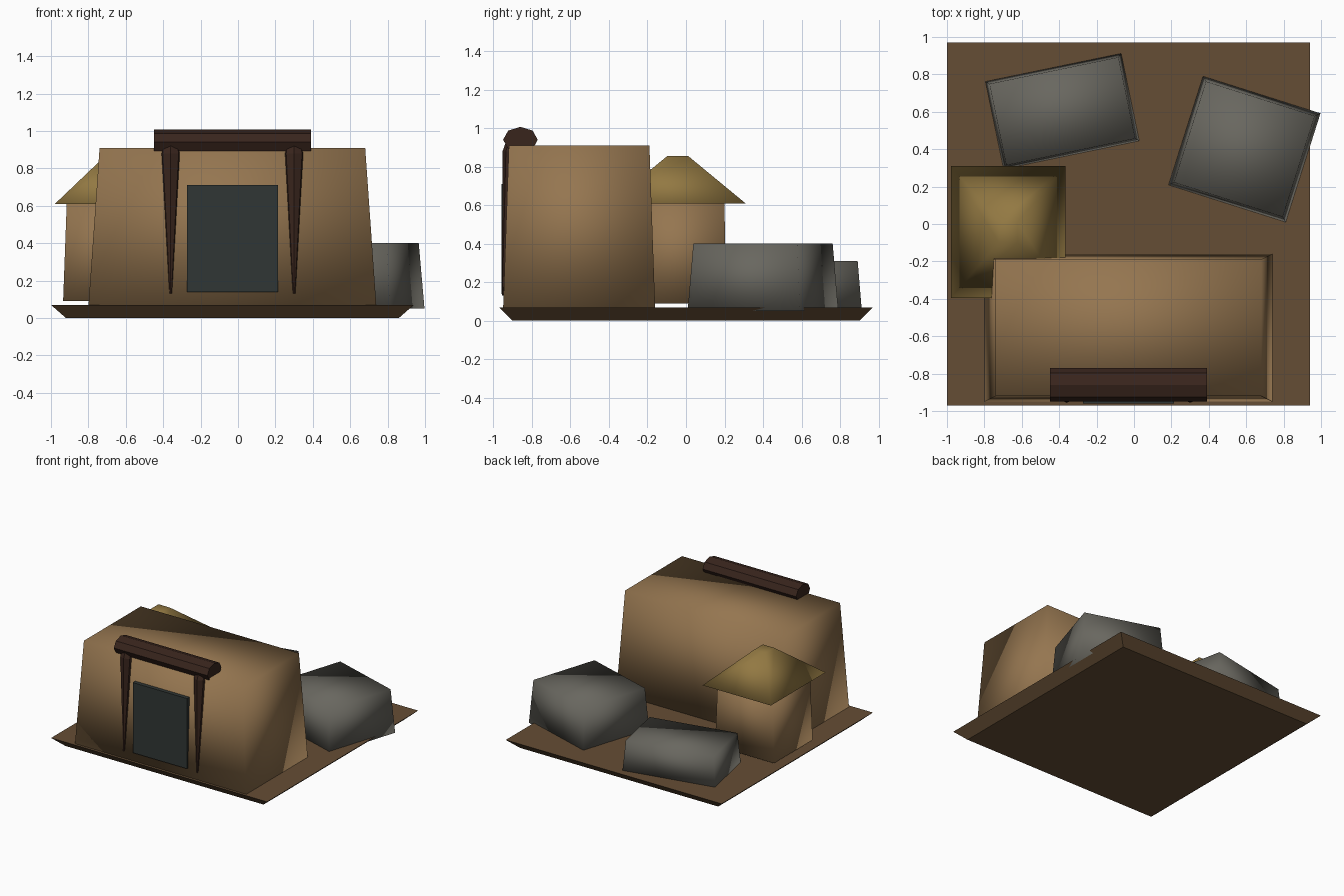
import bpy, bmesh, math
from mathutils import Vector, Matrix

if "Cube" in bpy.data.objects:
    bpy.data.objects.remove(bpy.data.objects["Cube"])


def material(name, rgb):
    m = bpy.data.materials.new(name)
    m.diffuse_color = (*rgb, 1)
    m.use_nodes = True
    m.node_tree.nodes["Principled BSDF"].inputs["Base Color"].default_value = m.diffuse_color
    return m


EARTH = material("earth", (0.13, 0.075, 0.035))
CLAY = material("clay", (0.30, 0.18, 0.08))
THATCH = material("thatch", (0.29, 0.19, 0.055))
STONE = material("stone", (0.14, 0.135, 0.115))
WOOD = material("dark wood", (0.04, 0.018, 0.012))
DOOR = material("door", (0.03, 0.037, 0.035))


def finish(name, bm, mat, smooth):
    bmesh.ops.recalc_face_normals(bm, faces=bm.faces)
    for f in bm.faces:
        f.smooth = smooth
    me = bpy.data.meshes.new(name)
    bm.to_mesh(me)
    bm.free()
    me.materials.append(mat)
    ob = bpy.data.objects.new(name, me)
    bpy.context.collection.objects.link(ob)
    return ob


def loft(name, rings, mat, smooth):
    """Skin a list of equally sized point rings and cap both ends."""
    bm = bmesh.new()
    vs = [[bm.verts.new(p) for p in ring] for ring in rings]
    n = len(vs[0])
    for a, b in zip(vs, vs[1:]):
        for i in range(n):
            j = (i + 1) % n
            bm.faces.new((a[i], a[j], b[j], b[i]))
    bm.faces.new(vs[0])
    bm.faces.new(vs[-1])
    return finish(name, bm, mat, smooth)


def tapered_box(name, center, bottom, top, z0, z1, mat, angle=0, smooth=True):
    """Box with half sizes bottom and top, turned about z."""
    turn = Matrix.Rotation(math.radians(angle), 3, 'Z')
    rings = []
    for (hx, hy), z in ((bottom, z0), (top, z1)):
        rings.append([turn @ Vector((sx * hx, sy * hy, z)) + Vector((*center, 0))
                      for sx, sy in ((-1, -1), (1, -1), (1, 1), (-1, 1))])
    return loft(name, rings, mat, smooth)


# ground slab, wider at the top
tapered_box("ground_slab", (-0.03, 0), (0.89, 0.90), (0.97, 0.97), 0, 0.07, EARTH, smooth=False)

# main hall
tapered_box("main_hall", (-0.03, -0.555), (0.77, 0.395), (0.71, 0.365), 0.06, 0.91, CLAY)

# side hut with its roof
tapered_box("side_hut", (-0.67, -0.042), (0.265, 0.248), (0.245, 0.242), 0.09, 0.63, CLAY)
tapered_box("hut_roof", (-0.672, -0.043), (0.307, 0.352), (0.05, 0.055), 0.61, 0.855, THATCH)

# boulders
tapered_box("large_boulder", (0.59, 0.40), (0.33, 0.306), (0.305, 0.283), 0.05, 0.40, STONE, -17.6)
tapered_box("small_boulder", (-0.383, 0.603), (0.372, 0.24), (0.352, 0.222), 0.05, 0.31, STONE, 11.7)

# door panel
tapered_box("door", (-0.03, -0.925), (0.243, 0.034), (0.243, 0.034), 0.14, 0.71, DOOR, smooth=False)

# log lintel, flattened octagon
lintel = [[(x, -0.86 + 0.09 * math.sin(i * math.pi / 4), 0.94 + 0.067 * math.cos(i * math.pi / 4))
           for i in range(8)] for x in (-0.45, 0.39)]
loft("lintel", lintel, WOOD, True).data.shade_flat()

# tusk-like door posts
for side, name in ((-1, "left_post"), (1, "right_post")):
    rings = [[(-0.03 + side * 0.33 + r * math.cos(i * math.pi / 4),
               y + r * math.sin(i * math.pi / 4), z) for i in range(8)]
             for z, y, r in ((0.13, -0.95, 0.006), (0.88, -0.893, 0.06), (0.93, -0.885, 0.05))]
    loft(name, rings, WOOD, False)
